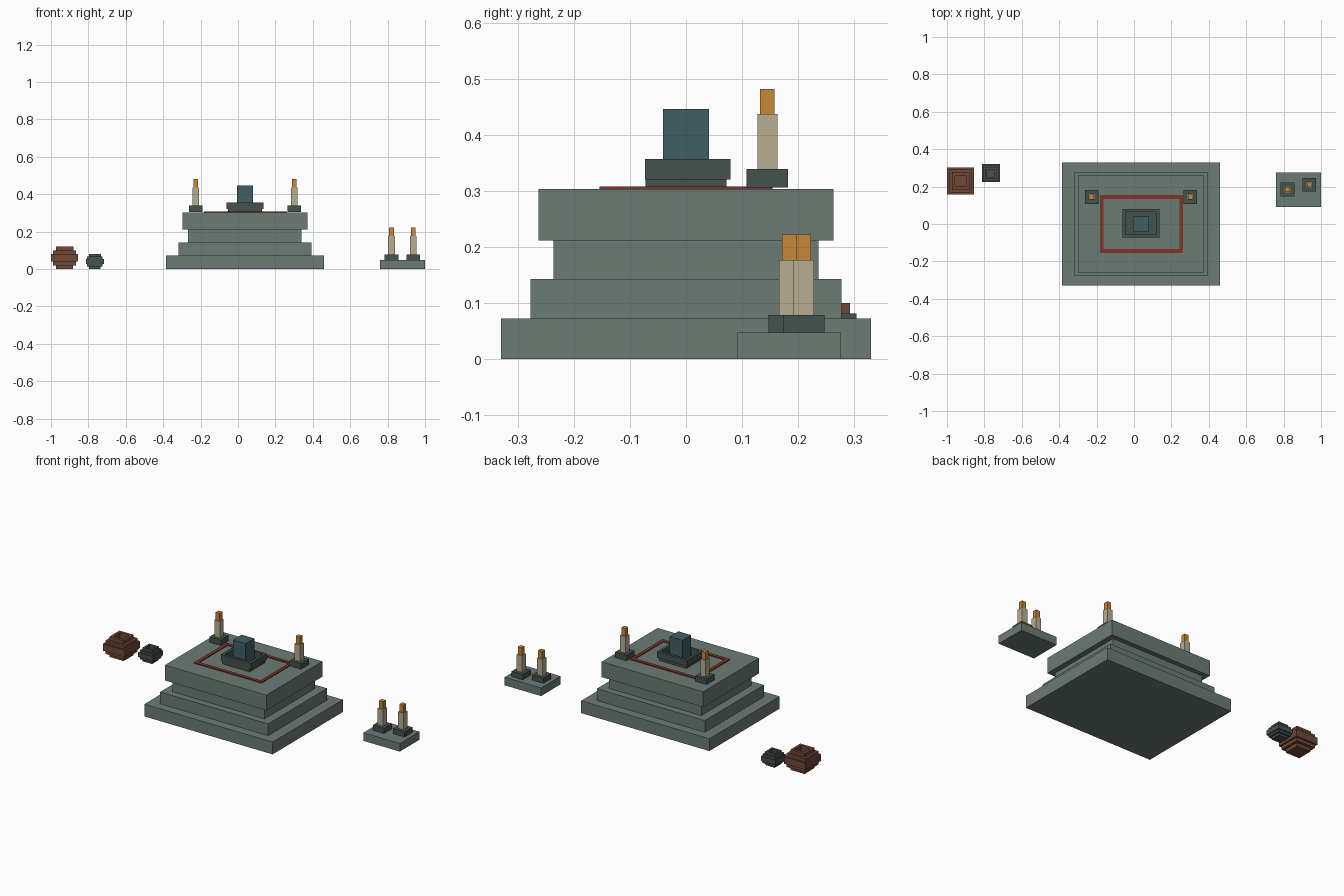
import bpy
import bmesh
from mathutils import Matrix, Vector

if "Cube" in bpy.data.objects:
    bpy.data.objects.remove(bpy.data.objects["Cube"], do_unlink=True)


def material(name, r, g, b):
    m = bpy.data.materials.new(name)
    m.diffuse_color = (r, g, b, 1)
    m.use_nodes = True
    shader = next(n for n in m.node_tree.nodes if n.type == 'BSDF_PRINCIPLED')
    shader.inputs["Base Color"].default_value = (r, g, b, 1)
    return m


STONE = material("grey green stone", .15, .2, .175)
DARK = material("dark stone", .06, .084, .076)
WAX = material("candle wax", .48, .42, .29)
FLAME = material("amber flame", .58, .25, .04)
RED = material("red inlay", .216, .032, .026)
CLAY = material("brown clay", .162, .065, .037)
TEAL = material("teal stone", .051, .112, .125)


def block(name, mat, x, y, hx, hy, z0, z1, wall=0):
    """Block from half sizes; a wall thickness makes it an open square ring."""
    bm = bmesh.new()
    place = Matrix.Translation(Vector((x, y, (z0 + z1) / 2)))
    size = Matrix.Diagonal((2 * hx, 2 * hy, z1 - z0, 1))
    bmesh.ops.create_cube(bm, size=1, matrix=place @ size)
    bm.normal_update()
    if wall:
        caps = [f for f in bm.faces if abs(f.normal.z) > .5]
        bmesh.ops.delete(bm, geom=caps, context='FACES_ONLY')
    mesh = bpy.data.meshes.new(name)
    bm.to_mesh(mesh)
    bm.free()
    mesh.materials.append(mat)
    ob = bpy.data.objects.new(name, mesh)
    bpy.context.collection.objects.link(ob)
    if wall:
        mod = ob.modifiers.new("wall", 'SOLIDIFY')
        mod.thickness = wall
        mod.offset = -1
        mod.use_even_offset = True
    return ob


def candle(name, x, y, z):
    block(name + "_holder", DARK, x, y, .037, .037, z, z + .033)
    block(name + "_wax", WAX, x, y, .018, .018, z + .033, z + .131)
    block(name + "_flame", FLAME, x, y, .013, .013, z + .131, z + .176)


def urn(name, mat, x, y, s):
    """Stepped round-bellied pot, open at the top."""
    z = 0
    for i, (half, h) in enumerate([(.046, .02), (.062, .02), (.072, .041),
                                   (.062, .019), (.047, .021)]):
        wall = (half - .03) * s if i else 0
        block(f"{name}_layer_{i + 1}", mat, x, y, half * s, half * s,
              z * s, (z + h) * s, wall)
        z += h


# Stepped altar
CX = .037
z = 0
for i, (hx, hy, top) in enumerate([(.422, .33, .073), (.355, .277, .143),
                                   (.303, .236, .212), (.334, .263, .303)]):
    block(f"altar_tier_{i + 1}", STONE, CX, 0, hx, hy, z, top)
    z = top

# Inlaid border on the altar top
block("red_border", RED, .04, 0, .222, .154, .303, .308, .02)

# Offering tray with the central stone
block("tray_floor", DARK, CX, 0, .09, .072, .303, .32)
block("tray_rim", DARK, CX, .003, .099, .076, .32, .357, .016)
block("offering_stone", TEAL, CX, 0, .042, .041, .32, .446)

# Altar candles
candle("altar_candle_right", -.226, .145, .306)
candle("altar_candle_left", .301, .145, .306)

# Side plinth with two candles
block("side_plinth", STONE, .88, .184, .12, .092, 0, .048)
candle("plinth_candle_inner", .821, .184, .046)
candle("plinth_candle_outer", .937, .21, .046)

# Pots
urn("clay_urn", CLAY, -.927, .23, 1)
urn("stone_urn", DARK, -.765, .272, .67)
